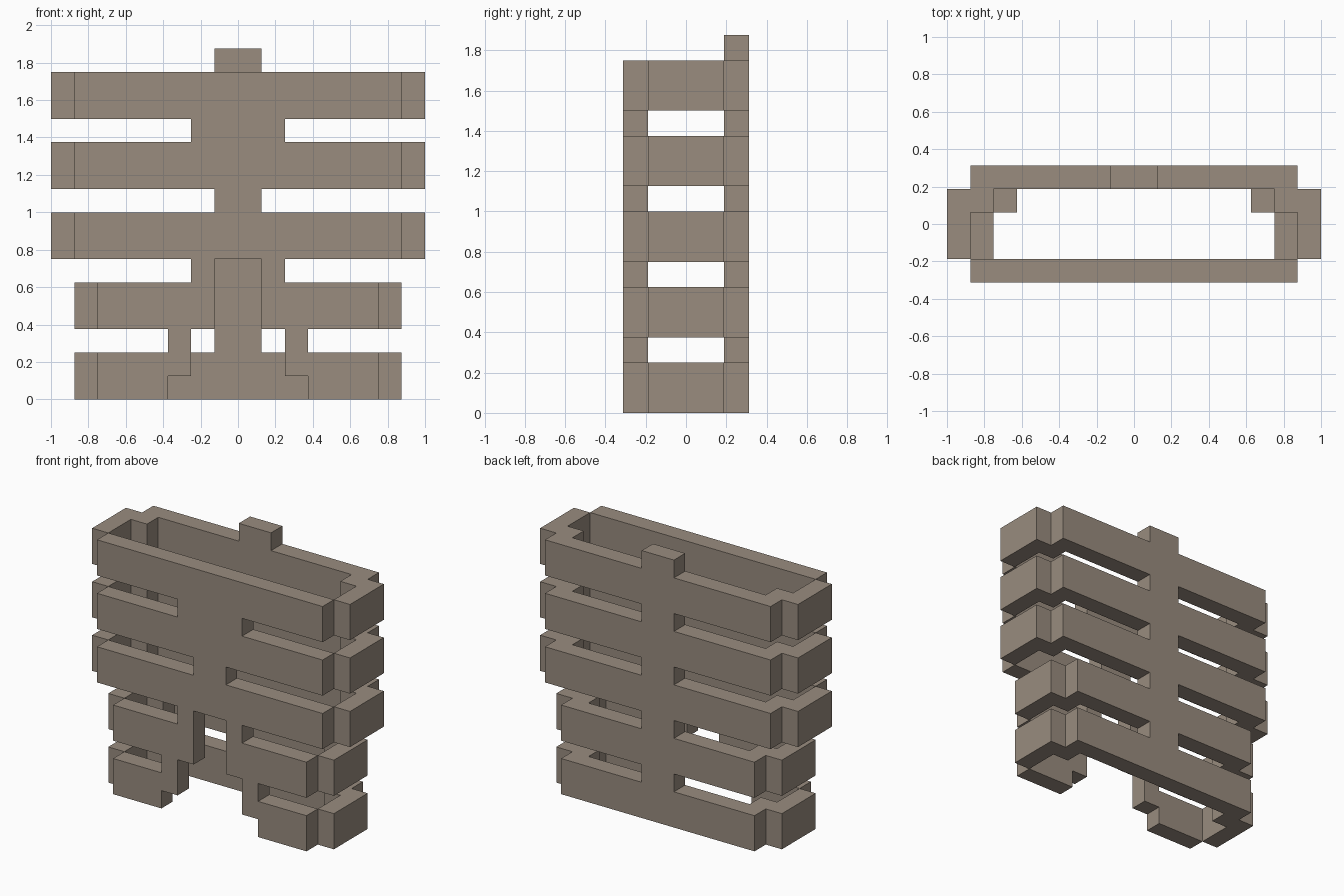
import bpy
import bmesh
from mathutils import Vector

cube = bpy.data.objects.get("Cube")
if cube:
    bpy.data.objects.remove(cube, do_unlink=True)

U = 0.125              # block size; every measure below is in blocks
INNER, OUTER = 1.5, 2.5  # depth of the wall faces from the centre

bone = bpy.data.materials.new("bone grey brown")
bone.use_nodes = True
COLOUR = (0.319, 0.263, 0.212, 1.0)
bone.diffuse_color = COLOUR
bone.node_tree.nodes["Principled BSDF"].inputs["Base Color"].default_value = COLOUR


def extrude_profile(name, points, direction):
    """Make a flat-shaded solid by extruding a closed outline."""
    bm = bmesh.new()
    face = bm.faces.new([bm.verts.new(Vector(p) * U) for p in points])
    result = bmesh.ops.extrude_face_region(bm, geom=[face])
    moved = [v for v in result["geom"] if isinstance(v, bmesh.types.BMVert)]
    bmesh.ops.translate(bm, verts=moved, vec=Vector(direction) * U)
    bmesh.ops.recalc_face_normals(bm, faces=bm.faces)
    mesh = bpy.data.meshes.new(name)
    bm.to_mesh(mesh)
    bm.free()
    mesh.materials.append(bone)
    obj = bpy.data.objects.new(name, mesh)
    bpy.context.collection.objects.link(obj)
    return obj


def wall(name, half, y, depth):
    """Extrude a symmetric wall from its right-hand outline (x, z)."""
    outline = half + [(-x, z) for x, z in reversed(half)]
    extrude_profile(name, [(x, y, z) for x, z in outline], (0, depth, 0))


# Ribs: bottom height and half width of the front and back bars
ribs = [(0, 6), (3, 6), (6, 7), (9, 7), (12, 7)]

# Back wall: ribs joined by the spine, which rises above the top
back = []
for z, w in ribs:
    back += [(1, z), (w, z), (w, z + 2), (1, z + 2)]
back = back[1:] + [(1, 15)]
wall("spine_and_back_ribs", back, INNER, OUTER - INNER)

# Front wall: ribs joined by the breastbone, open at the lower middle
front = [(1, 6), (1, 3), (2, 3), (2, 1), (3, 1), (3, 0),
         (6, 0), (6, 2), (3, 2), (3, 3),
         (6, 3), (6, 5), (2, 5), (2, 6),
         (7, 6), (7, 8), (1, 8), (1, 9),
         (7, 9), (7, 11), (2, 11), (2, 12),
         (7, 12), (7, 14)]
wall("breastbone_and_front_ribs", front, -OUTER, OUTER - INNER)

# Rib sides: L-shaped in plan, with a thicker inner corner at the back
for i, (z, w) in enumerate(ribs, 1):
    plan = [(w, -INNER), (w + 1, -INNER), (w + 1, INNER),
            (w - 1, INNER), (w - 1, 0.5), (w, 0.5)]
    for side, s in (("left", 1), ("right", -1)):
        extrude_profile(f"{side}_rib_side_{i}",
                        [(s * x, y, z) for x, y in plan], (0, 0, 2))
